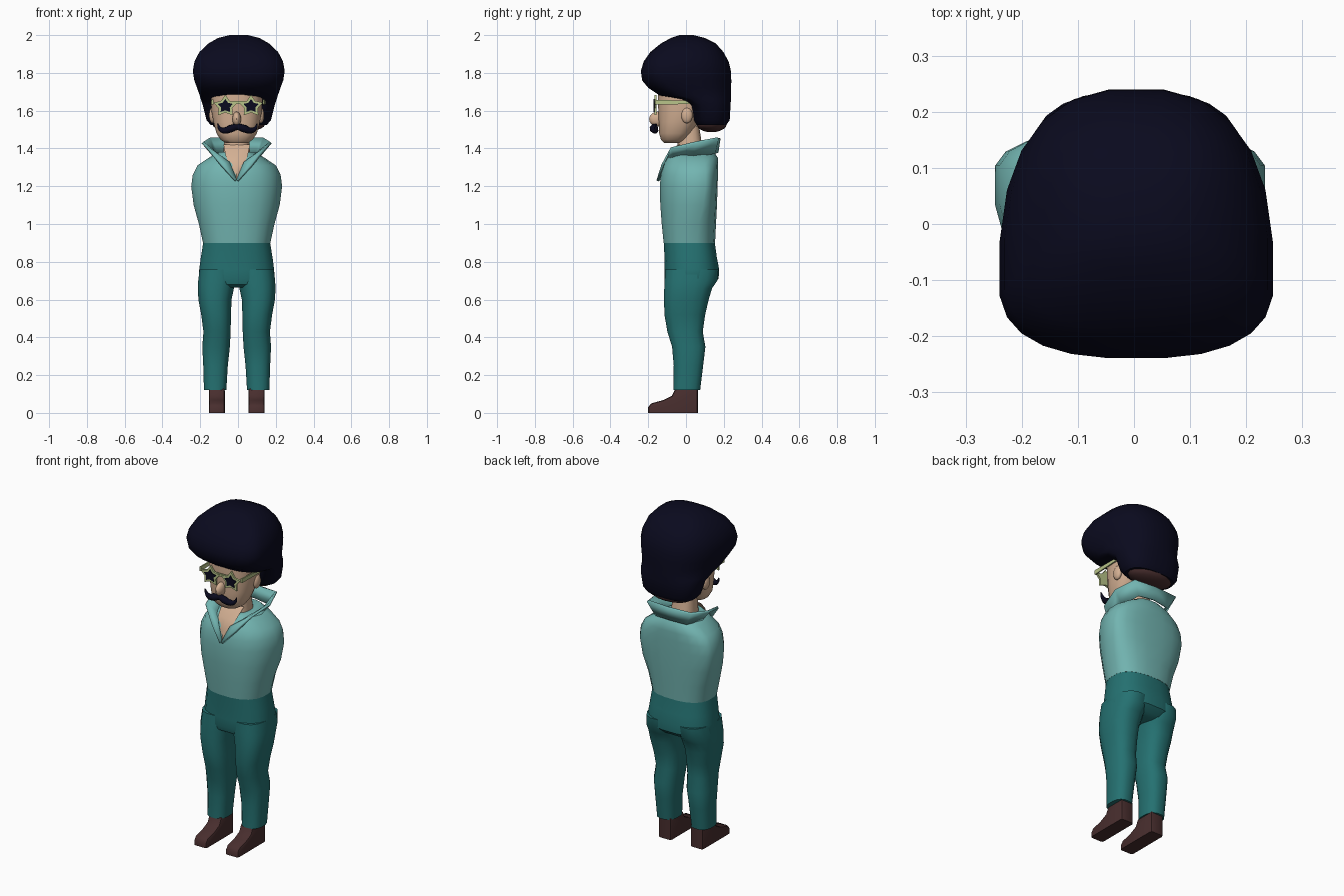
import bpy, bmesh, math
from mathutils import Vector

if "Cube" in bpy.data.objects:
    bpy.data.objects.remove(bpy.data.objects["Cube"])


def material(name, rgb):
    m = bpy.data.materials.new(name)
    m.diffuse_color = (*rgb, 1)
    m.use_nodes = True
    m.node_tree.nodes["Principled BSDF"].inputs["Base Color"].default_value = m.diffuse_color
    return m


SHIRT = material("light teal", (0.17, 0.46, 0.44))
PANTS = material("deep teal", (0.018, 0.165, 0.165))
SKIN = material("skin", (0.65, 0.43, 0.29))
HAIR = material("blue black", (0.003, 0.003, 0.013))
BROWN = material("dark brown", (0.065, 0.027, 0.027))
FRAME = material("pale green", (0.48, 0.55, 0.25))
BODY_X = -0.007


def finish(name, bm, mat, x=BODY_X, mirror=False, angle=40):
    bmesh.ops.recalc_face_normals(bm, faces=bm.faces)
    me = bpy.data.meshes.new(name)
    bm.to_mesh(me)
    bm.free()
    ob = bpy.data.objects.new(name, me)
    bpy.context.collection.objects.link(ob)
    me.materials.append(mat)
    ob.location.x = x
    bpy.ops.object.select_all(action='DESELECT')
    ob.select_set(True)
    bpy.context.view_layer.objects.active = ob
    bpy.ops.object.shade_smooth_by_angle(angle=math.radians(angle))
    if mirror:
        ob.modifiers.new("Mirror", 'MIRROR')
    return ob


def spow(v, e):
    return math.copysign(abs(v) ** e, v)


def loft(name, rings, mat, n=20, e=0.8, **kw):
    """rings: z, x centre, half width, front y, back y, y of the widest point"""
    bm = bmesh.new()
    loops = []
    for z, cx, hw, yf, yb, yc in rings:
        loop = []
        for i in range(n):
            a = 2 * math.pi * (i + 0.5) / n
            s = spow(math.sin(a), e)
            y = yc + s * ((yb - yc) if s > 0 else (yc - yf))
            loop.append(bm.verts.new((cx + hw * spow(math.cos(a), e), y, z)))
        loops.append(loop)
    for p, q in zip(loops, loops[1:]):
        for i in range(n):
            j = (i + 1) % n
            bm.faces.new((p[i], p[j], q[j], q[i]))
    bm.faces.new(loops[0])
    bm.faces.new(loops[-1])
    return finish(name, bm, mat, **kw)


def ellipsoid(name, centre, radii, mat, **kw):
    bm = bmesh.new()
    bmesh.ops.create_uvsphere(bm, u_segments=16, v_segments=10, radius=1)
    bmesh.ops.scale(bm, vec=radii, verts=bm.verts)
    bmesh.ops.translate(bm, vec=centre, verts=bm.verts)
    return finish(name, bm, mat, **kw)


def prism(bm, pts, offset):
    """Solid from a flat outline pushed along offset"""
    f = bm.faces.new([bm.verts.new(p) for p in pts])
    r = bmesh.ops.extrude_face_region(bm, geom=[f])
    bmesh.ops.translate(bm, vec=offset,
                        verts=[v for v in r['geom'] if isinstance(v, bmesh.types.BMVert)])


# Shirt body, widest towards the back
loft("shirt", [(0.90, 0, .180, -.120, .155, .03), (1.00, 0, .202, -.130, .160, .04),
               (1.10, 0, .230, -.138, .165, .07), (1.20, 0, .243, -.141, .168, .085),
               (1.26, 0, .235, -.135, .170, .085), (1.31, 0, .210, -.122, .171, .08),
               (1.35, 0, .150, -.100, .170, .07), (1.38, 0, .100, -.075, .150, .05)], SHIRT)

# Trousers: hips and legs
loft("trouser_hips", [(0.90, 0, .179, -.119, .154, .03), (0.82, 0, .192, -.115, .165, .03),
                      (0.76, 0, .200, -.114, .177, .03), (0.71, 0, .203, -.114, .174, .03),
                      (0.68, 0, .190, -.105, .140, .03), (0.665, 0, .15, -.08, .10, .02)], PANTS)
loft("trouser_legs", [(0.12, .114, .060, -.068, .076, 0), (0.25, .112, .066, -.066, .092, .01),
                      (0.35, .109, .074, -.075, .104, .01), (0.43, .104, .073, -.100, .090, 0),
                      (0.52, .109, .080, -.116, .103, 0), (0.60, .115, .089, -.118, .122, 0),
                      (0.66, .110, .097, -.117, .140, .01), (0.70, .105, .100, -.115, .168, .01),
                      (0.76, .100, .098, -.112, .174, .02)], PANTS, n=16, mirror=True)

# Shoes: side profile pushed across the foot
bm = bmesh.new()
profile = [(.063, 0), (.063, .13), (-.055, .13), (-.075, .09), (-.12, .068),
           (-.185, .05), (-.2, .03), (-.2, 0)]
prism(bm, [(.063, y, z) for y, z in profile], (.084, 0, 0))
bmesh.ops.bevel(bm, geom=[e for e in bm.edges if abs(e.verts[0].co.x - e.verts[1].co.x) < .01
                          and e.verts[0].co.z + e.verts[1].co.z > .02],
                offset=.012, segments=2, affect='EDGES', profile=.5)
finish("shoes", bm, BROWN, mirror=True)

# Neck and the open chest
loft("neck", [(1.33, 0, .075, -.055, .10, .03), (1.42, 0, .068, -.045, .085, .02),
              (1.52, 0, .065, -.04, .07, .02)], SKIN)
bm = bmesh.new()
rows = [(0.004, -.146, 1.235), (.03, -.133, 1.30), (.058, -.106, 1.36), (.07, -.045, 1.42)]
cols = [[bm.verts.new((s * w, y + .012 * abs(s), z)) for s in (-1, 0, 1)] for w, y, z in rows]
for p, q in zip(cols, cols[1:]):
    for i in range(2):
        bm.faces.new((p[i], p[i + 1], q[i + 1], q[i]))
finish("open_chest", bm, SKIN)

# Flared collar: inner edge at the neck, outer edge standing away
inner = [(0, -.143, 1.235), (.04, -.116, 1.325), (.08, -.06, 1.35), (.12, .04, 1.36),
         (.10, .15, 1.375), (0, .165, 1.38)]
outer = [(.008, -.15, 1.228), (.08, -.125, 1.31), (.15, -.08, 1.40), (.18, .05, 1.432),
         (.143, .168, 1.455), (0, .176, 1.455)]
bm = bmesh.new()
a = [bm.verts.new(p) for p in inner]
b = [bm.verts.new(p) for p in outer]
for i in range(5):
    bm.faces.new((a[i], a[i + 1], b[i + 1], b[i]))
collar = finish("collar", bm, SHIRT, mirror=True, angle=30)
sol = collar.modifiers.new("Solidify", 'SOLIDIFY')
sol.thickness = .014
sol.offset = 0

# Head, ears and nose
loft("head", [(1.43, 0, .06, -.118, -.03, -.07), (1.445, 0, .085, -.133, .0, -.06),
              (1.48, 0, .108, -.143, .03, -.05), (1.54, 0, .124, -.145, .07, -.03),
              (1.60, 0, .135, -.148, .10, -.01), (1.68, 0, .138, -.150, .13, 0),
              (1.76, 0, .135, -.145, .13, 0)], SKIN)
ellipsoid("ears", (.128, .005, 1.575), (.018, .03, .042), SKIN, mirror=True)
ellipsoid("nose", (0, -.148, 1.555), (.023, .047, .04), SKIN)

# Big hair: bangs overhang the face, sides drop behind the ears
loft("hair", [(1.525, 0, .150, .055, .215, .13), (1.55, 0, .172, .035, .232, .12),
              (1.63, 0, .192, .018, .237, .10), (1.66, 0, .202, -.03, .239, .05),
              (1.68, 0, .208, -.14, .240, 0), (1.72, 0, .222, -.200, .241, -.05),
              (1.76, 0, .237, -.233, .242, -.09), (1.81, 0, .245, -.240, .240, -.10),
              (1.86, 0, .236, -.225, .228, -.09), (1.91, 0, .210, -.190, .200, -.06),
              (1.955, 0, .163, -.135, .160, -.02), (1.985, 0, .110, -.080, .100, 0),
              (2.0, 0, .050, -.035, .040, 0)], HAIR, n=24, e=.78, x=.004)
ellipsoid("hair_underside", (0, .135, 1.528), (.14, .08, .042), BROWN, x=.004)

# Star glasses: frames, lenses, bridge and temples
def star(r, y):
    return [((.068 + k * math.sin(t)), y, 1.624 + .9 * k * math.cos(t))
            for i in range(10)
            for t, k in [(i * math.pi / 5, r if i % 2 == 0 else r * .58)]]


bm = bmesh.new()
prism(bm, star(.066, -.156), (0, -.012, 0))
prism(bm, [(0, -.156, 1.635), (.03, -.156, 1.635), (.03, -.156, 1.65), (0, -.156, 1.65)],
      (0, -.01, 0))
prism(bm, [(.132, -.164, 1.632), (.137, .02, 1.635), (.137, .02, 1.652), (.132, -.164, 1.658)],
      (.008, 0, 0))
finish("glasses_frame", bm, FRAME, x=.001, mirror=True, angle=20)
bm = bmesh.new()
prism(bm, star(.042, -.167), (0, -.005, 0))
finish("glasses_lenses", bm, HAIR, x=.001, mirror=True, angle=20)

# Moustache: tapered curve with curled tips
cu = bpy.data.curves.new("moustache", 'CURVE')
cu.dimensions = '3D'
cu.bevel_depth = .021
cu.bevel_resolution = 2
cu.use_fill_caps = True
cu.resolution_u = 6
path = [(0, -.168, 1.514, .8), (.035, -.172, 1.505, 1), (.07, -.163, 1.495, .8),
        (.093, -.158, 1.505, .5), (.105, -.158, 1.532, .12)]
full = [(-x, y, z, r) for x, y, z, r in path[:0:-1]] + path
sp = cu.splines.new('BEZIER')
sp.bezier_points.add(len(full) - 1)
for bp, (x, y, z, r) in zip(sp.bezier_points, full):
    bp.co = Vector((x, y, z))
    bp.radius = r
    bp.handle_left_type = bp.handle_right_type = 'AUTO'
cu.materials.append(HAIR)
ob = bpy.data.objects.new("moustache", cu)
bpy.context.collection.objects.link(ob)
ob.location.x = -.003
